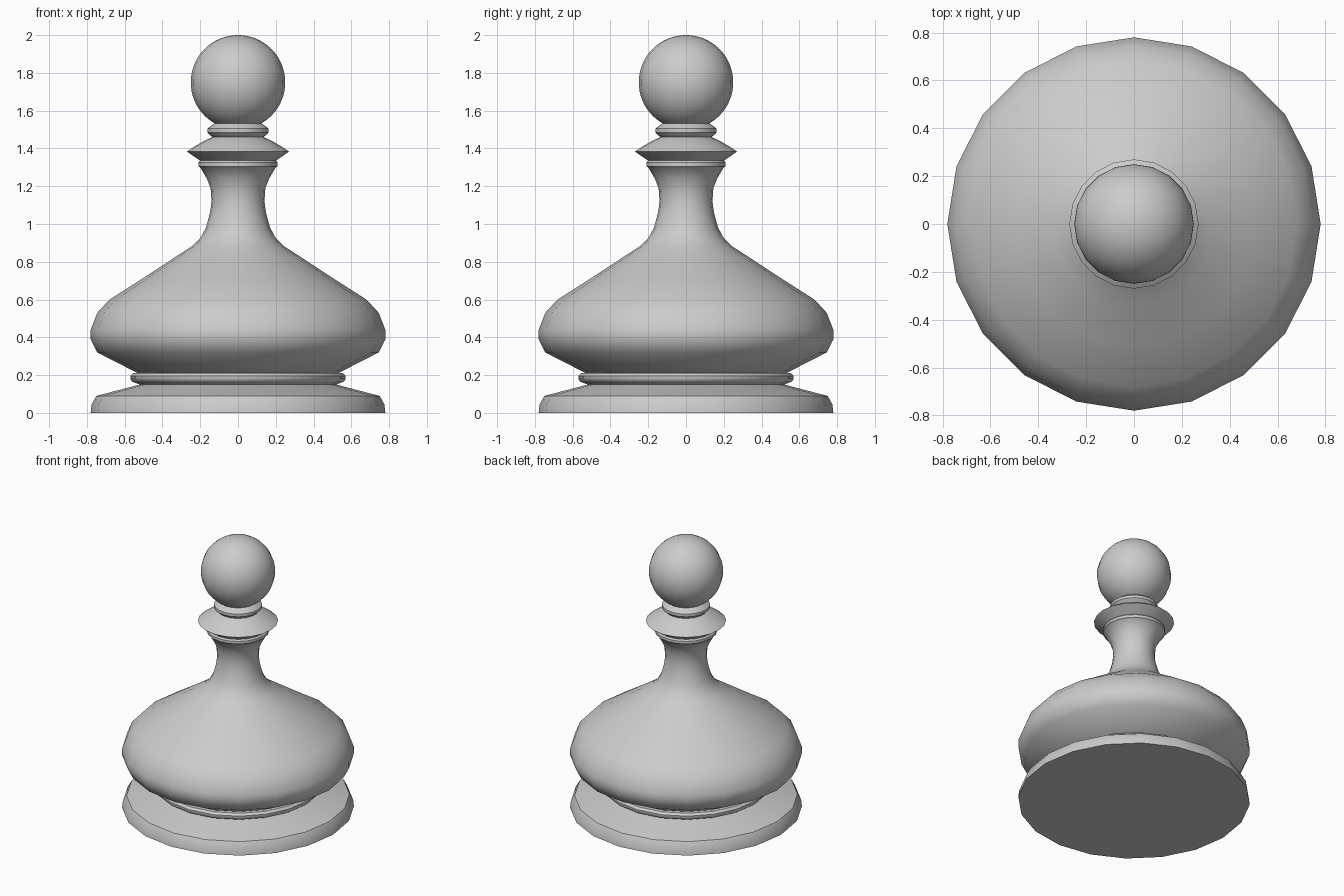
import bpy, math

if "Cube" in bpy.data.objects:
    bpy.data.objects.remove(bpy.data.objects["Cube"])

SIDES = 20


def lathe(name, profile, angle=40):
    """Spin an (r, z) profile around z; the end loops are capped."""
    verts, faces = [], []
    for r, z in profile:
        for i in range(SIDES):
            a = 2 * math.pi * i / SIDES
            verts.append((r * math.cos(a), r * math.sin(a), z))
    for k in range(len(profile) - 1):
        for i in range(SIDES):
            j = (i + 1) % SIDES
            b, t = k * SIDES, (k + 1) * SIDES
            faces.append((b + i, b + j, t + j, t + i))
    faces.append(tuple(reversed(range(SIDES))))
    faces.append(tuple(range(len(verts) - SIDES, len(verts))))
    mesh = bpy.data.meshes.new(name)
    mesh.from_pydata(verts, [], faces)
    obj = bpy.data.objects.new(name, mesh)
    bpy.context.collection.objects.link(obj)
    bpy.ops.object.select_all(action='DESELECT')
    obj.select_set(True)
    bpy.context.view_layer.objects.active = obj
    bpy.ops.object.shade_smooth_by_angle(angle=math.radians(angle))
    return obj


# One continuous turned body: foot, lower ring, bulb, neck, collars
lathe("turned_body", [
    # foot
    (0.78, 0.0), (0.775, 0.045), (0.75, 0.09), (0.52, 0.15),
    # lower ring
    (0.56, 0.165), (0.57, 0.18), (0.57, 0.195), (0.555, 0.21), (0.53, 0.21),
    # bulb
    (0.745, 0.32), (0.78, 0.39), (0.78, 0.44), (0.745, 0.53), (0.68, 0.60),
    (0.50, 0.715), (0.34, 0.82), (0.24, 0.885),
    # neck
    (0.20, 0.925), (0.17, 0.98), (0.148, 1.06), (0.14, 1.12), (0.145, 1.19),
    (0.165, 1.24), (0.20, 1.30),
    # collar ring and wide flange
    (0.21, 1.305), (0.21, 1.325), (0.20, 1.335), (0.27, 1.383),
    (0.24, 1.405), (0.17, 1.445), (0.135, 1.46),
    # small ring under the head
    (0.15, 1.472), (0.162, 1.485), (0.162, 1.505), (0.14, 1.522), (0.12, 1.535),
    (0.12, 1.56),
])

# Ball head
bpy.ops.mesh.primitive_uv_sphere_add(segments=SIDES, ring_count=32, radius=0.25,
                                     location=(0, 0, 1.75))
head = bpy.context.object
head.name = "ball_head"
bpy.ops.object.shade_smooth()
